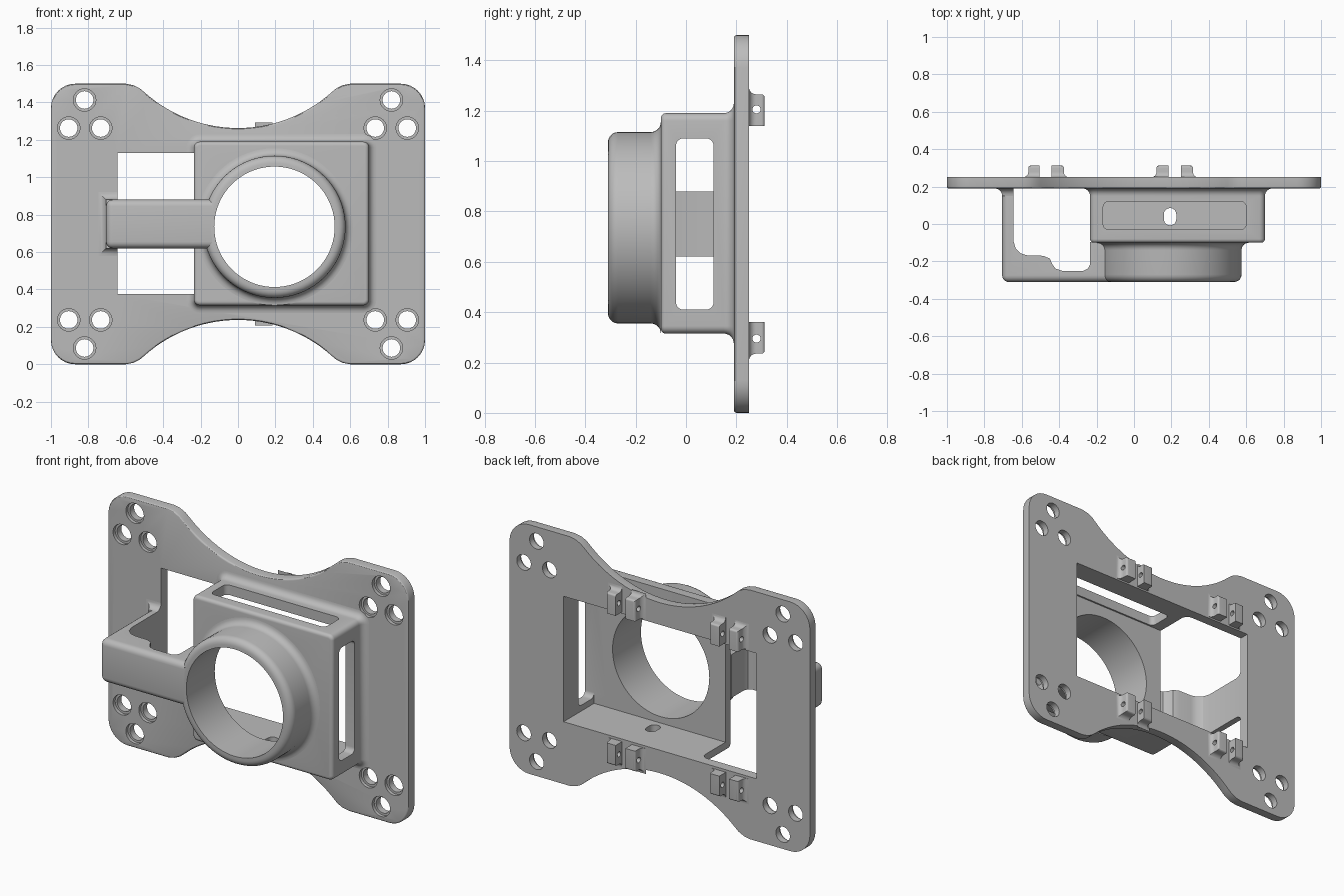
import bpy, bmesh
from math import sin, cos, pi

cube = bpy.data.objects.get("Cube")
if cube:
    bpy.data.objects.remove(cube, do_unlink=True)

grey = bpy.data.materials.new("plain_grey")
grey.use_nodes = True
grey.diffuse_color = (0.5, 0.5, 0.5, 1)
grey.node_tree.nodes["Principled BSDF"].inputs["Base Color"].default_value = (0.5, 0.5, 0.5, 1)


# ---- helpers ----
def place(points, axis, t):
    """Put a flat outline at position t along an axis."""
    if axis == "x":
        return [(t, u, v) for u, v in points]
    if axis == "y":
        return [(u, t, v) for u, v in points]
    return [(u, v, t) for u, v in points]


def rounded_rect(u0, u1, v0, v1, r, n=6):
    corners = [(u1 - r, v1 - r), (u0 + r, v1 - r), (u0 + r, v0 + r), (u1 - r, v0 + r)]
    return [(cu + r * cos((k + i / n) * pi / 2), cv + r * sin((k + i / n) * pi / 2))
            for k, (cu, cv) in enumerate(corners) for i in range(n + 1)]


def circle(cu, cv, r, n=32):
    return [(cu + r * cos(2 * pi * i / n), cv + r * sin(2 * pi * i / n)) for i in range(n)]


def loft(name, rings, bevel_rule=None, width=0.01, segments=3):
    """Skin a stack of outlines, cap both ends, optionally round chosen edges."""
    bm = bmesh.new()
    rows = [[bm.verts.new(p) for p in ring] for ring in rings]
    n = len(rows[0])
    for a, b in zip(rows, rows[1:]):
        for i in range(n):
            j = (i + 1) % n
            bm.faces.new((a[i], a[j], b[j], b[i]))
    bm.faces.new(rows[0])
    bm.faces.new(rows[-1])
    bmesh.ops.recalc_face_normals(bm, faces=bm.faces)
    if bevel_rule:
        edges = [e for e in bm.edges if bevel_rule(e.verts[0].co, e.verts[1].co)]
        bmesh.ops.bevel(bm, geom=edges, offset=width, segments=segments,
                        profile=0.5, affect="EDGES")
    mesh = bpy.data.meshes.new(name)
    bm.to_mesh(mesh)
    bm.free()
    mesh.materials.append(grey)
    obj = bpy.data.objects.new(name, mesh)
    bpy.context.collection.objects.link(obj)
    return obj


def prism(name, outline, axis, t0, t1, **kw):
    return loft(name, [place(outline, axis, t0), place(outline, axis, t1)], **kw)


def finish(obj, cutters=()):
    """Apply the cuts and smooth the rounded surfaces."""
    bpy.ops.object.select_all(action="DESELECT")
    bpy.context.view_layer.objects.active = obj
    obj.select_set(True)
    for c in cutters:
        c.hide_render = True
        mod = obj.modifiers.new("cut", "BOOLEAN")
        mod.operation, mod.solver, mod.object = "DIFFERENCE", "EXACT", c
        bpy.ops.object.modifier_apply(modifier=mod.name)
    bpy.ops.object.shade_smooth_by_angle(angle=pi / 6)


def remove(cutters):
    for c in cutters:
        bpy.data.objects.remove(c, do_unlink=True)


def flare(y, direction, r, n=6):
    """(y, outset) pairs of a fillet that widens towards a plate face at y."""
    return [(y - direction * r * (1 - sin(i / n * pi / 2)), r * (1 - cos(i / n * pi / 2)))
            for i in range(n, -1, -1)]


def rounding(y, direction, r, n=5):
    """(y, outset) pairs of a rounded rim that ends at y."""
    return [(y - direction * r * (1 - sin(i / n * pi / 2)), -r * (1 - cos(i / n * pi / 2)))
            for i in range(n + 1)]


HEIGHT, FRONT, BACK = 1.5, 0.19, 0.25

# ---- mounting plate: waisted outline, window and corner holes ----
quarter = [(0.87 + 0.13 * cos(i * pi / 16), 1.37 + 0.13 * sin(i * pi / 16)) for i in range(9)]
quarter += [(0.6, 1.5), (0.56, 1.492), (0.525, 1.475)]
quarter += [(0.75 * sin(a), 2.013 - 0.75 * cos(a)) for a in [0.73 * (1 - i / 14) for i in range(15)]]
top = quarter + [(-x, z) for x, z in quarter[-2::-1]]
outline = top + [(x, HEIGHT - z) for x, z in reversed(top)]
plate = prism("mounting_plate", outline, "y", FRONT, BACK,
              bevel_rule=lambda a, b: max(a.y, b.y) < FRONT + 0.01, width=0.01)
cuts = [prism("window_cutter", [(-0.645, 0.375), (0.64, 0.375), (0.64, 1.13), (-0.645, 1.13)],
              "y", 0.1, 0.4)]
for x, z in [(0.82, 1.413), (0.905, 1.263), (0.734, 1.263)]:
    for sx in (-1, 1):
        for hz in (z, HEIGHT - z):
            steps = [(0.15, 0.06), (0.21, 0.06), (0.21, 0.047), (0.3, 0.047)]
            cuts.append(loft("hole_cutter", [place(circle(sx * x, hz, r), "y", y)
                                             for y, r in steps]))
finish(plate, cuts)
remove(cuts)

# ---- housing box: flared onto the plate, open at the back and right side ----
CX, CZ, BORE = 0.195, 0.735, 0.322
box = loft("housing_box", [
    place(rounded_rect(-0.235 - o, 0.7 + o, 0.315 - o, 1.19 + o, 0.03 + o), "y", y)
    for y, o in flare(FRONT, 1, 0.04) + rounding(-0.1, -1, 0.02)])
cuts = [
    prism("cavity_cutter", [(-0.5, 0.375), (0.64, 0.375), (0.64, 1.13), (-0.5, 1.13)],
          "y", -0.04, 0.4),
    prism("bore_cutter", circle(CX, CZ, BORE, 72), "y", -0.3, 0.05),
    prism("top_slot_cutter", rounded_rect(-0.165, 0.6, -0.03, 0.12, 0.03), "z", 1.05, 1.4),
    prism("side_slot_cutter", rounded_rect(-0.04, 0.11, 0.41, 1.09, 0.03), "x", 0.55, 0.9),
    prism("oval_hole_cutter", rounded_rect(0.16, 0.226, -0.007, 0.085, 0.032), "z", 0.2, 0.45),
]
finish(box, cuts)
remove(cuts)

# ---- round collar on the front of the box ----
collar = loft("front_collar", [place(circle(CX, CZ, 0.38 + o, 72), "y", y)
                               for y, o in flare(-0.1, 1, 0.04) + rounding(-0.31, -1, 0.04)])
cuts = [prism("bore_cutter", circle(CX, CZ, BORE, 72), "y", -0.5, 0.1)]
finish(collar, cuts)
remove(cuts)

# ---- side arm: bent strap from the plate to the collar ----
inner = [(-0.14, -0.095), (-0.235, -0.095), (-0.235, -0.215), (-0.245, -0.238), (-0.27, -0.25),
         (-0.385, -0.25), (-0.42, -0.238), (-0.437, -0.215), (-0.45, -0.185), (-0.485, -0.17),
         (-0.57, -0.168), (-0.605, -0.157), (-0.632, -0.132), (-0.645, -0.09), (-0.645, FRONT)]
profile = [(-0.705, FRONT), (-0.705, -0.31), (-0.14, -0.31)] + inner


def outer_edge(a, b):
    on_skin = all(p.x < -0.7 or p.y < -0.3 for p in (a, b))
    return on_skin and min(a.y, b.y) < 0.1 and min(a.x, b.x) < -0.2


arm = prism("side_arm", profile, "z", 0.62, 0.88, bevel_rule=outer_edge, width=0.035, segments=5)
finish(arm)
root = loft("side_arm_root", [
    place([(-0.705 - o, 0.62 - o), (-0.645, 0.62 - o), (-0.645, 0.88 + o), (-0.705 - o, 0.88 + o)],
          "y", y) for y, o in flare(FRONT, 1, 0.04)])
finish(root)

# ---- drilled lugs on the back of the plate ----
for row, mirror in (("upper", False), ("lower", True)):
    def level(z):
        return HEIGHT - z if mirror else z
    pin = prism("pin_cutter", circle(0.28, level(1.205), 0.016, 20), "x", -0.9, 0.9)
    for k, (x0, x1, side) in enumerate([(-0.565, -0.505, -1), (-0.44, -0.375, 1),
                                        (0.12, 0.185, -1), (0.25, 0.315, 1)]):
        rings = []
        for y, o in flare(BACK, -1, 0.028) + rounding(0.312, 1, 0.012):
            a, b = (x0 - o, x1) if side < 0 else (x0, x1 + o)
            z0, z1 = level(1.14), level(1.265 + o)
            rings.append(place([(a, z0), (b, z0), (b, z1), (a, z1)], "y", y))
        finish(loft(f"{row}_lug_{k + 1}", rings), [pin])
    remove([pin])
